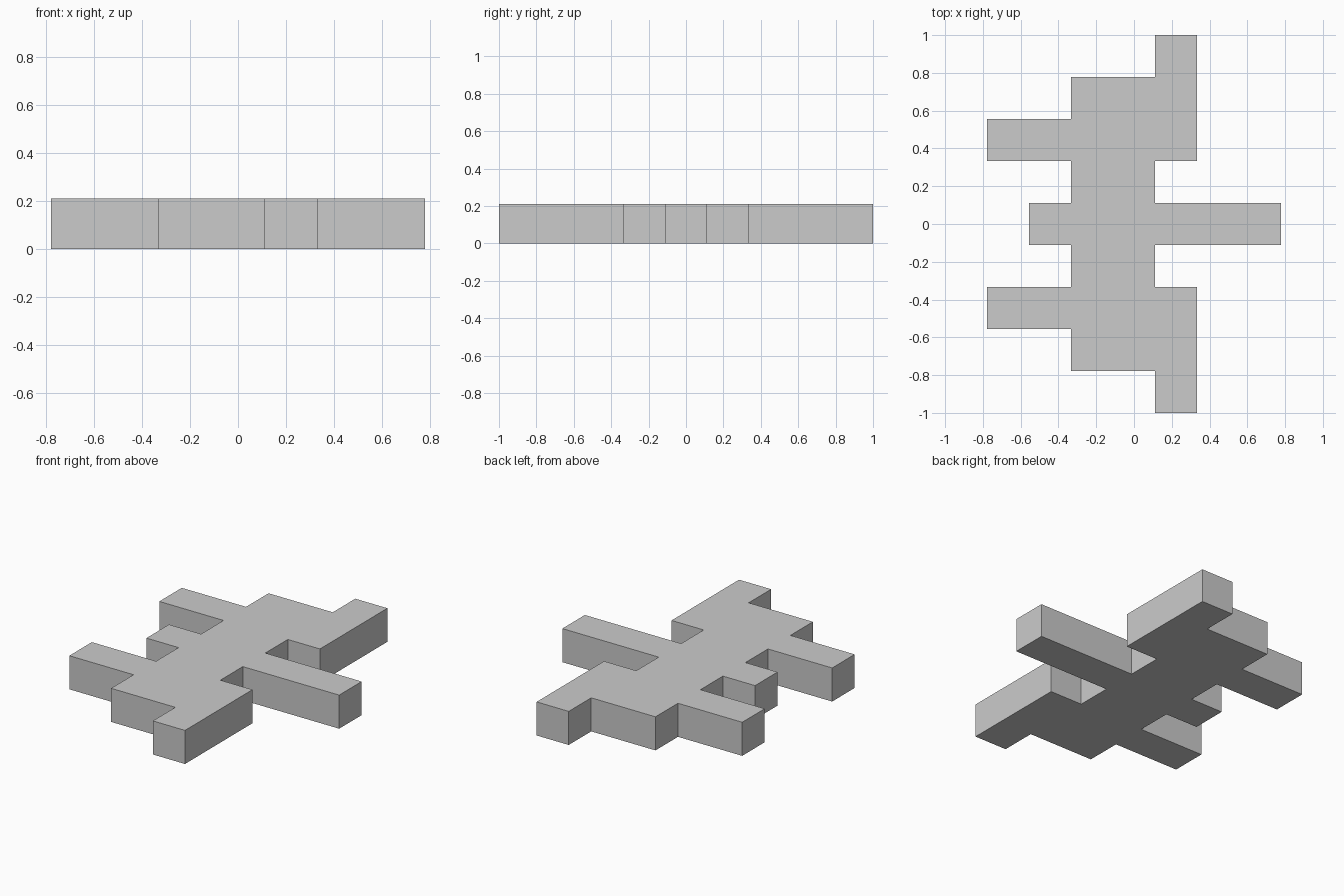
import bpy, bmesh

if "Cube" in bpy.data.objects:
    bpy.data.objects.remove(bpy.data.objects["Cube"])

U = 1 / 9        # the outline sits on a grid of ninths
HEIGHT = 0.21

# Back half of the outline (grid units), from the right prong round to the left stub
half = [(7, 1), (1, 1), (1, 3), (3, 3), (3, 9), (1, 9), (1, 7),
        (-3, 7), (-3, 5), (-7, 5), (-7, 3), (-3, 3), (-3, 1), (-5, 1)]

# Mirror across y = 0 to close the outline
outline = half + [(x, -y) for x, y in reversed(half)]

# Flat branching plate, extruded upward from the ground
bm = bmesh.new()
base = bm.faces.new([bm.verts.new((x * U, y * U, 0)) for x, y in outline])
top = bmesh.ops.extrude_face_region(bm, geom=[base], use_keep_orig=True)
top_verts = [g for g in top["geom"] if isinstance(g, bmesh.types.BMVert)]
bmesh.ops.translate(bm, verts=top_verts, vec=(0, 0, HEIGHT))
bmesh.ops.recalc_face_normals(bm, faces=bm.faces)

mesh = bpy.data.meshes.new("branching_plate")
bm.to_mesh(mesh)
bm.free()
plate = bpy.data.objects.new("branching_plate", mesh)
bpy.context.collection.objects.link(plate)
